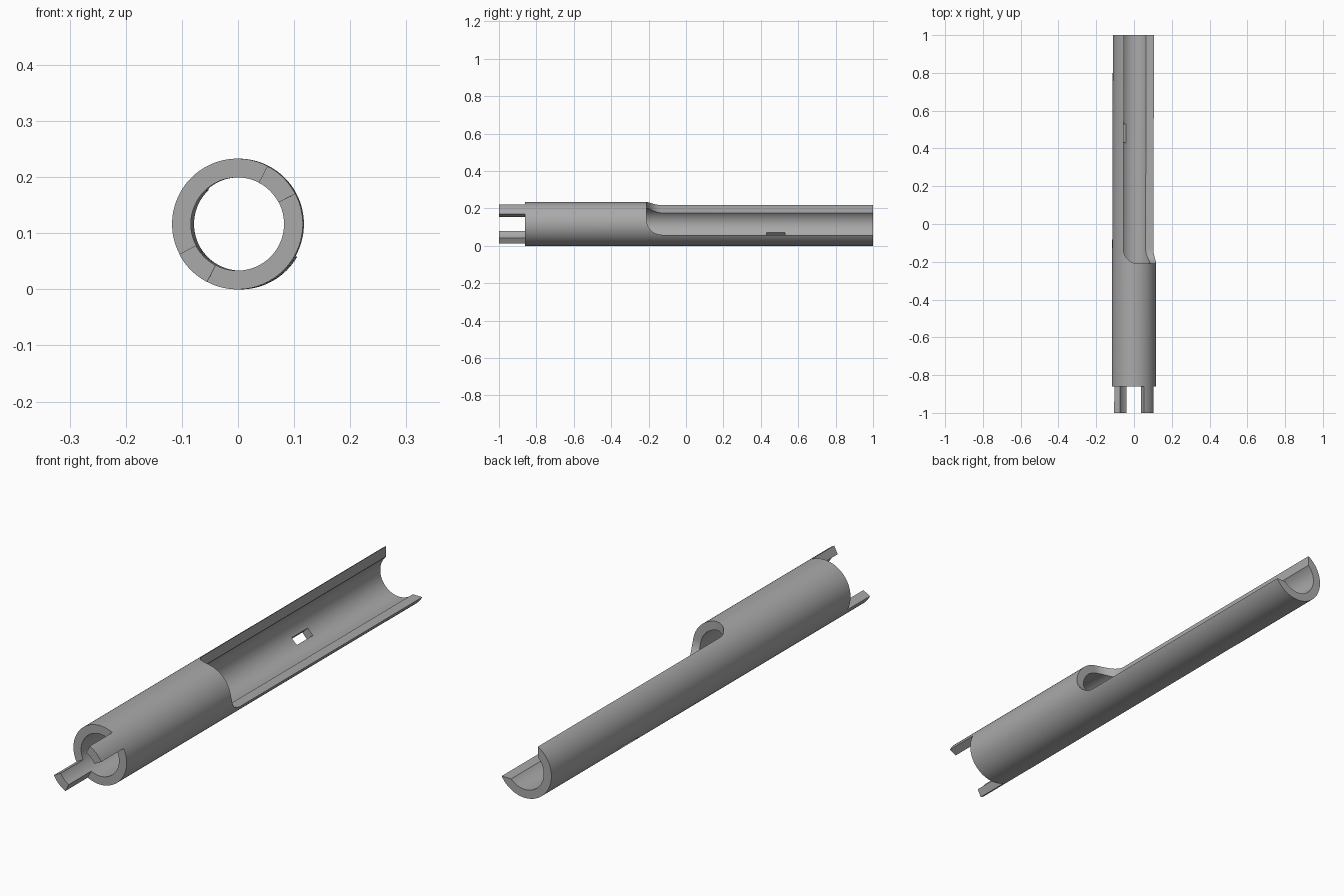
import bpy, bmesh
from math import sin, cos, pi, radians, sqrt
from mathutils import Matrix, Vector

OUTER, INNER = 0.1165, 0.083
FRONT, SHOULDER, BACK = -1.0, -0.86, 1.0
EDGE, FILLET, OPEN_Y = -0.0575, 0.08, -0.21
# the axis leans very slightly sideways
LEAN = Matrix.Translation((0.0016, 0, OUTER)) @ Matrix.Rotation(-0.003, 4, 'Z')

if "Cube" in bpy.data.objects:
    bpy.data.objects.remove(bpy.data.objects["Cube"])

grey = bpy.data.materials.new("grey")
grey.use_nodes = True
grey.diffuse_color = (0.4, 0.4, 0.4, 1)
grey.node_tree.nodes["Principled BSDF"].inputs["Base Color"].default_value = (0.4, 0.4, 0.4, 1)


def loft(name, rings, closed=False):
    """Skin equal rings of points; cap the ends, or join the last ring to the first."""
    bm = bmesh.new()
    loops = [[bm.verts.new(p) for p in ring] for ring in rings]
    pairs = list(zip(loops, loops[1:]))
    if closed:
        pairs.append((loops[-1], loops[0]))
    else:
        bm.faces.new(loops[0])
        bm.faces.new(loops[-1])
    for a, b in pairs:
        for i in range(len(a)):
            j = (i + 1) % len(a)
            bm.faces.new((a[i], a[j], b[j], b[i]))
    bmesh.ops.recalc_face_normals(bm, faces=bm.faces)
    mesh = bpy.data.meshes.new(name)
    bm.to_mesh(mesh)
    bm.free()
    mesh.materials.append(grey)
    obj = bpy.data.objects.new(name, mesh)
    obj.matrix_world = LEAN
    bpy.context.collection.objects.link(obj)
    return obj


def arc_shell(name, y0, y1, start, sweep, steps):
    """Thick shell along y, covering part or all of a turn."""
    closed = sweep == 360
    rings = []
    for i in range(steps if closed else steps + 1):
        a = radians(start + sweep * i / steps)
        rings.append([(r * cos(a), y, r * sin(a))
                      for r, y in ((INNER, y0), (OUTER, y0), (OUTER, y1), (INNER, y1))])
    return loft(name, rings, closed)


def activate(obj):
    bpy.ops.object.select_all(action='DESELECT')
    obj.select_set(True)
    bpy.context.view_layer.objects.active = obj


def cut(obj, cutter):
    cutter.hide_render = True
    activate(obj)
    mod = obj.modifiers.new("cut", 'BOOLEAN')
    mod.operation, mod.solver, mod.object = 'DIFFERENCE', 'EXACT', cutter
    bpy.ops.object.modifier_apply(modifier=mod.name)
    bpy.data.objects.remove(cutter)


# main tube
tube = arc_shell("tube_body", SHOULDER, BACK, 0, 360, 128)

# long opening: a square corner with a rounded front end
sections = []
for i in range(13):
    a = pi / 2 * i / 12
    sections.append((OPEN_Y + FILLET * (1 - cos(a)), EDGE + FILLET * (1 - sin(a))))
sections.append((BACK + 0.2, EDGE))
cut(tube, loft("opening_cutter", [
    [(e, y, e), (0.3, y, e), (0.3, y, 0.3), (e, y, 0.3)] for y, e in sections]))

# small window through the wall opposite the opening
out = Vector((-1, 0, -1)).normalized()
side = Vector((1, 0, -1)).normalized()
cut(tube, loft("window_cutter", [
    [out * d + side * w + Vector((0, y, 0))
     for w, y in ((-0.016, 0.43), (0.016, 0.43), (0.016, 0.53), (-0.016, 0.53))]
    for d in (0.05, 0.15)]))

# two opposite prongs at the front end
prongs = [arc_shell(name, FRONT, SHOULDER, middle - 17.5, 35, 12)
          for name, middle in (("upper_prong", 45), ("lower_prong", 225))]

for obj in [tube] + prongs:
    activate(obj)
    bpy.ops.object.shade_smooth_by_angle(angle=radians(25))
